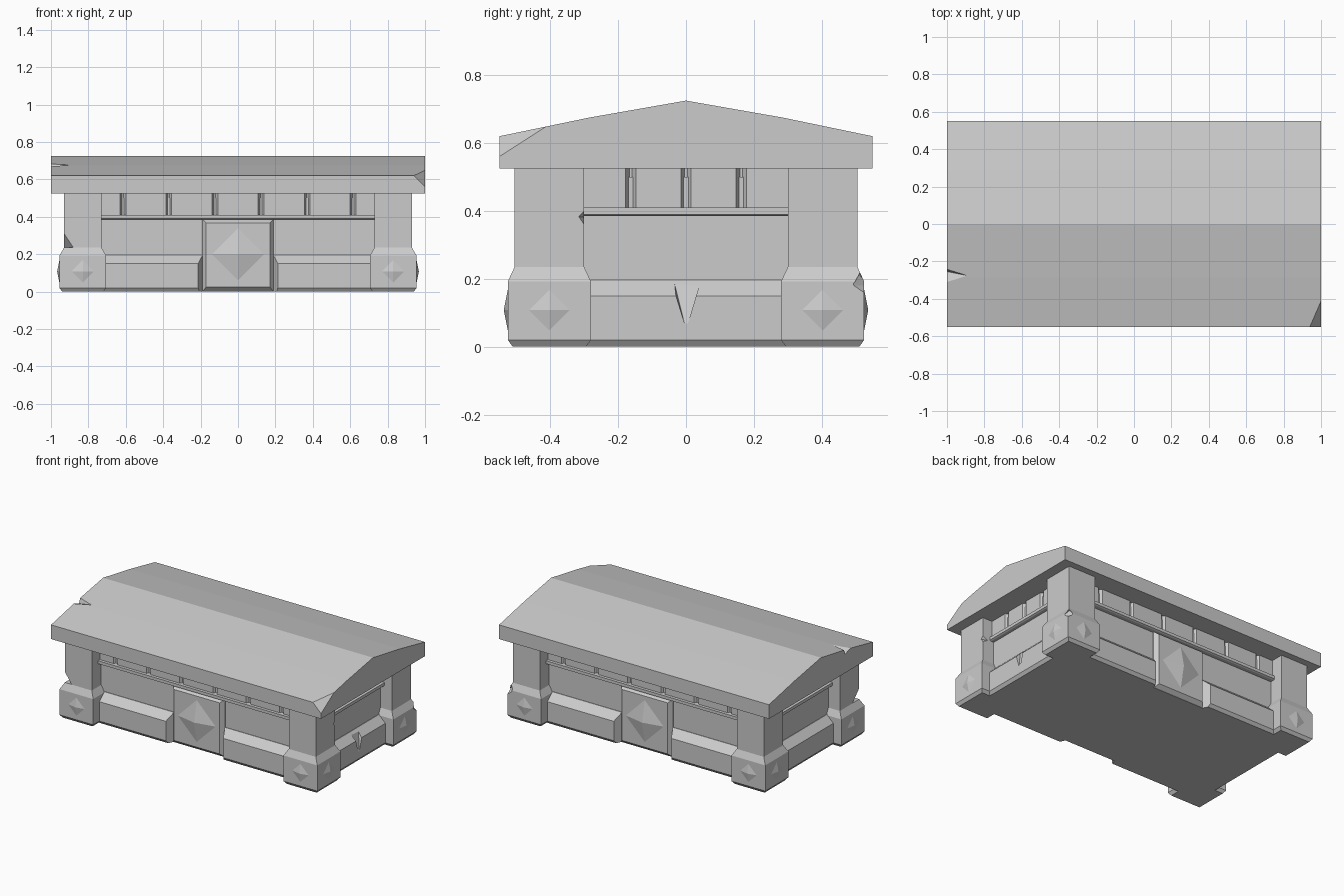
import bpy, bmesh
from mathutils import Vector

if "Cube" in bpy.data.objects:
    bpy.data.objects.remove(bpy.data.objects["Cube"])


def hull(name, pts):
    """Convex solid around a handful of points."""
    bm = bmesh.new()
    for p in pts:
        bm.verts.new(p)
    res = bmesh.ops.convex_hull(bm, input=bm.verts)
    junk = {g for g in res["geom_interior"] + res["geom_unused"] if isinstance(g, bmesh.types.BMVert)}
    if junk:
        bmesh.ops.delete(bm, geom=list(junk), context='VERTS')
    bmesh.ops.dissolve_limit(bm, angle_limit=0.001, verts=bm.verts, edges=bm.edges)
    return finish(name, bm)


def finish(name, bm):
    bmesh.ops.recalc_face_normals(bm, faces=bm.faces)
    me = bpy.data.meshes.new(name)
    bm.to_mesh(me)
    bm.free()
    ob = bpy.data.objects.new(name, me)
    bpy.context.collection.objects.link(ob)
    return ob


def loft(name, rings):
    """Closed solid through matching rings of points."""
    bm = bmesh.new()
    vs = [[bm.verts.new(p) for p in r] for r in rings]
    n = len(vs[0])
    for a, b in zip(vs, vs[1:]):
        for i in range(n):
            bm.faces.new((a[i], a[(i + 1) % n], b[(i + 1) % n], b[i]))
    bm.faces.new(vs[0][::-1])
    bm.faces.new(vs[-1])
    return finish(name, bm)


def tower(name, levels, cx=0, cy=0):
    """Stack of rectangles given as (half x, half y, z)."""
    return loft(name, [[(cx - a, cy - b, z), (cx + a, cy - b, z),
                        (cx + a, cy + b, z), (cx - a, cy + b, z)] for a, b, z in levels])


def cut(ob, pts):
    """Carve a convex piece out of an object."""
    c = hull("cutter", pts)
    c.hide_render = True
    m = ob.modifiers.new("cut", 'BOOLEAN')
    m.operation, m.solver, m.object = 'DIFFERENCE', 'EXACT', c
    bpy.context.view_layer.objects.active = ob
    bpy.ops.object.modifier_apply(modifier=m.name)
    bpy.data.objects.remove(c)


def stud(name, centre, normal, r, depth):
    """Four-sided diamond stud on a vertical face."""
    c, n = Vector(centre), Vector(normal)
    s, up = Vector((-n.y, n.x, 0)), Vector((0, 0, 1))
    back = n * -0.01
    ring = [c + s * r, c + up * r, c - s * r, c - up * r]
    return hull(name, ring + [p + back for p in ring] + [c + n * depth])


# roof slab with broken corner and a cracked edge
prof = [(-.55, .525), (.55, .525), (.55, .62), (.285, .675), (0, .725), (-.285, .675), (-.55, .62)]
roof = loft("roof", [[(x, y, z) for y, z in prof] for x in (-1, 1)])
a, b, c = Vector((1, -.55, .56)), Vector((.94, -.55, .62)), Vector((1, -.41, .65))
g = (a + b + c) / 3
cut(roof, [g + (p - g) * 4 for p in (a, b, c)] + [g + Vector((.3, -.15, .3))])
cut(roof, [(-1.02, -.35, .68), (-1.02, -.23, .70), (-1.02, -.25, .645), (-.87, -.28, .682)])

# walls and ledge
tower("wall", [(.845, .405, .01), (.845, .405, .5)])
tower("ledge", [(.865, .43, .385), (.875, .44, .39), (.875, .44, .41)])

# frieze with narrow vertical grooves
def side(half, grooves):
    pts = []
    for t in grooves:
        pts += [(t - .015, 0), (t - .004, .018), (t + .004, .018), (t + .015, 0)]
    return [(-half, 0)] + pts

fx, fy = .858, .42
long_side = side(fx, [-.615, -.37, -.123, .123, .37, .615])
short_side = side(fy, [-.163, 0, .163])
outline = ([(t, -fy + d) for t, d in long_side] + [(fx - d, t) for t, d in short_side] +
           [(-t, fy - d) for t, d in long_side] + [(-fx + d, -t) for t, d in short_side])
loft("frieze", [[(x, y, z) for x, y in outline] for z in (.40, .527)])

# plinth, open at the middle of the long sides
plinth = tower("plinth", [(.88, .445, 0), (.895, .46, .02), (.895, .46, .15), (.848, .408, .197)])
for s in (-1, 1):
    cut(plinth, [(x * w, s * y, z) for x in (-1, 1) for z in (-.05, .3)
                 for w, y in ((.22, .475), (.19, .412))])
cut(plinth, [(.90, 0, .05), (.90, -.033, .157), (.86, -.035, .19), (.86, .045, .20),
             (.93, 0, .05), (.93, .045, .2), (.93, -.035, .18)])

# centre panels with large studs
for s, tag in ((-1, "front"), (1, "back")):
    hull(tag + "_panel",
         [(x * .17, s * .437, z) for x in (-1, 1) for z in (.025, .367)] +
         [(x * .19, s * y, z) for x in (-1, 1) for z in (0, .387) for y in (.40, .41)])
    stud(tag + "_panel_stud", (0, s * .437, .2), (0, s, 0), .14, .028)

# corner pillars with flared bases and small studs
for sx, h in ((-1, "left"), (1, "right")):
    for sy, f in ((-1, "front"), (1, "back")):
        n = f"{f}_{h}_pillar"
        p = tower(n, [(.11, .108, 0), (.125, .1225, .02), (.125, .1225, .192),
                      (.1, .1025, .235), (.1, .1025, .527)], sx * .83, sy * .4025)
        stud(n + "_stud", (sx * .83, sy * .525, .108), (0, sy, 0), .06, .012)
        stud(n + "_side_stud", (sx * .955, sy * .4025, .108), (sx, 0, 0), .06, .012)
        # worn chips
        if (sx, sy) == (-1, -1):
            cut(p, [(-.94, -.42, .236), (-.94, -.52, .236), (-.87, -.52, .236), (-.94, -.515, .335)])
        if (sx, sy) == (1, -1):
            cut(p, [(.95, -.325, .385), (.95, -.29, .42), (.95, -.29, .335), (.88, -.295, .38)])
        if (sx, sy) == (1, 1):
            cut(p, [(.96, .49, .18), (.91, .54, .18), (.96, .54, .145), (.96, .54, .23),
                    (.93, .505, .218)])
